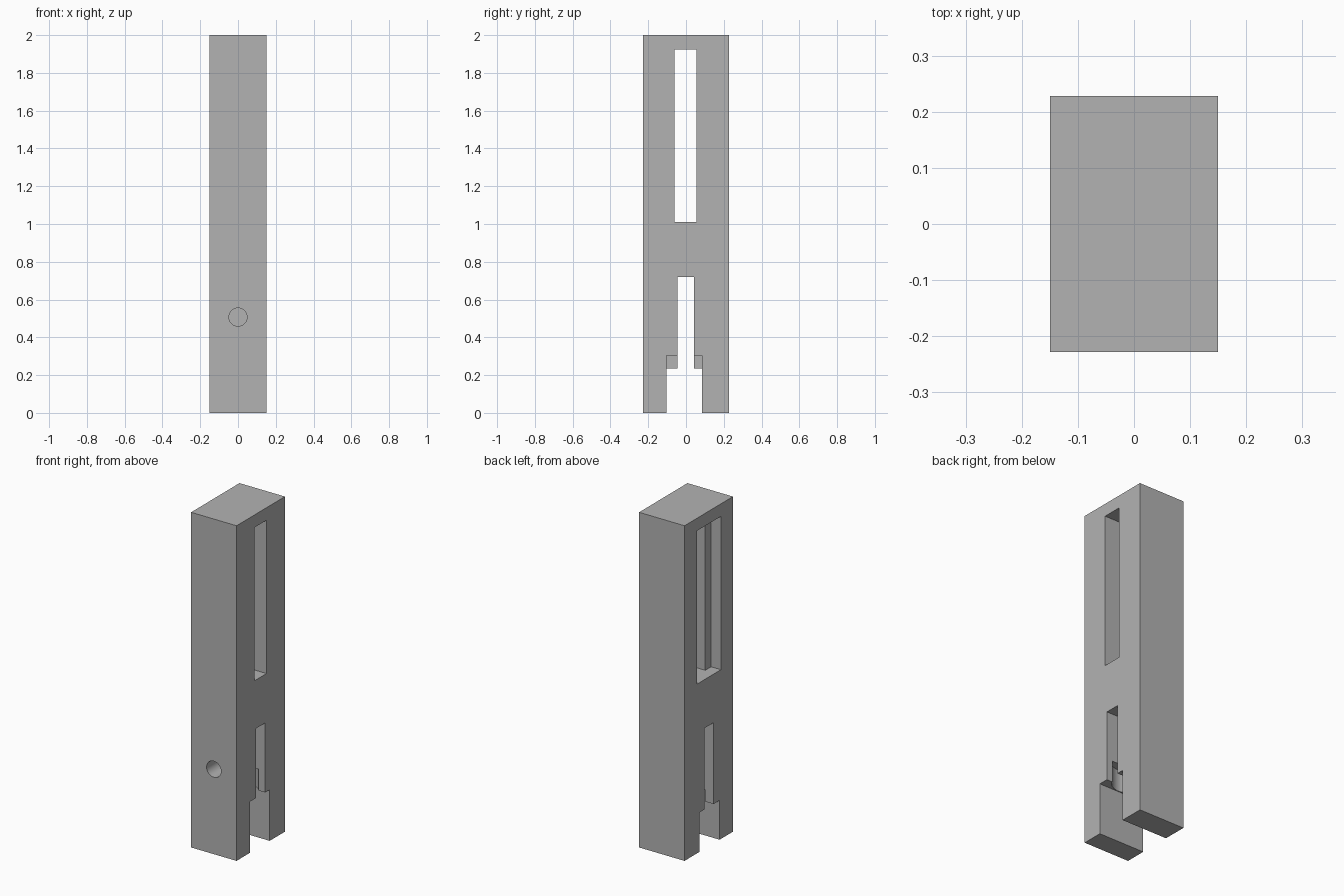
import bpy
import math

if "Cube" in bpy.data.objects:
    bpy.data.objects.remove(bpy.data.objects["Cube"], do_unlink=True)

grey = bpy.data.materials.new("plain_grey")
grey.use_nodes = True
grey.diffuse_color = (0.45, 0.45, 0.45, 1)
grey.node_tree.nodes["Principled BSDF"].inputs["Base Color"].default_value = (0.45, 0.45, 0.45, 1)


def box(name, x, y, z):
    """Box from (min, max) ranges on each axis."""
    centre = [(a + b) / 2 for a, b in (x, y, z)]
    bpy.ops.mesh.primitive_cube_add(size=1, location=centre)
    ob = bpy.context.object
    ob.name = name
    ob.scale = [b - a for a, b in (x, y, z)]
    bpy.ops.object.transform_apply(location=True, rotation=False, scale=True)
    ob.data.materials.append(grey)
    return ob


def rod(name, radius, depth, centre, rotation=(0, 0, 0)):
    bpy.ops.mesh.primitive_cylinder_add(vertices=48, radius=radius, depth=depth,
                                        location=centre, rotation=rotation)
    ob = bpy.context.object
    ob.name = name
    ob.data.materials.append(grey)
    return ob


def cut(target, cutter):
    """Subtract the cutter from the target and discard it."""
    cutter.hide_render = True
    bpy.ops.object.select_all(action="DESELECT")
    bpy.context.view_layer.objects.active = target
    target.select_set(True)
    mod = target.modifiers.new(cutter.name, "BOOLEAN")
    mod.operation = "DIFFERENCE"
    mod.solver = "EXACT"
    mod.object = cutter
    bpy.ops.object.modifier_apply(modifier=mod.name)
    bpy.data.objects.remove(cutter, do_unlink=True)


# Main upright block
block = box("slotted_block", (-0.15, 0.15), (-0.228, 0.228), (0, 2))
THROUGH = (-0.3, 0.3)

# Upper window: narrow all the way through, wider recess on one side
cut(block, box("upper_slot", THROUGH, (-0.06, 0.055), (1.01, 1.925)))
cut(block, box("upper_recess", (-0.3, -0.085), (-0.115, 0.11), (1.01, 1.925)))

# Lower slot and the stepped opening between the legs
cut(block, box("lower_slot", THROUGH, (-0.045, 0.042), (-0.1, 0.72)))
cut(block, box("leg_gap", THROUGH, (-0.103, 0.085), (-0.1, 0.235)))
cut(block, box("leg_gap_raised", (-0.093, 0.3), (-0.103, 0.085), (-0.1, 0.305)))

# Upright bore above the leg gap
cut(block, rod("upright_bore", 0.09, 0.233, (0.03, -0.008, 0.3165)))

# Round pin hole from the front face into the lower slot
cut(block, rod("pin_hole", 0.048, 0.3, (0, -0.16, 0.507), (math.pi / 2, 0, 0)))

bpy.ops.object.select_all(action="DESELECT")
block.select_set(True)
bpy.context.view_layer.objects.active = block
bpy.ops.object.shade_smooth_by_angle(angle=math.radians(30))
